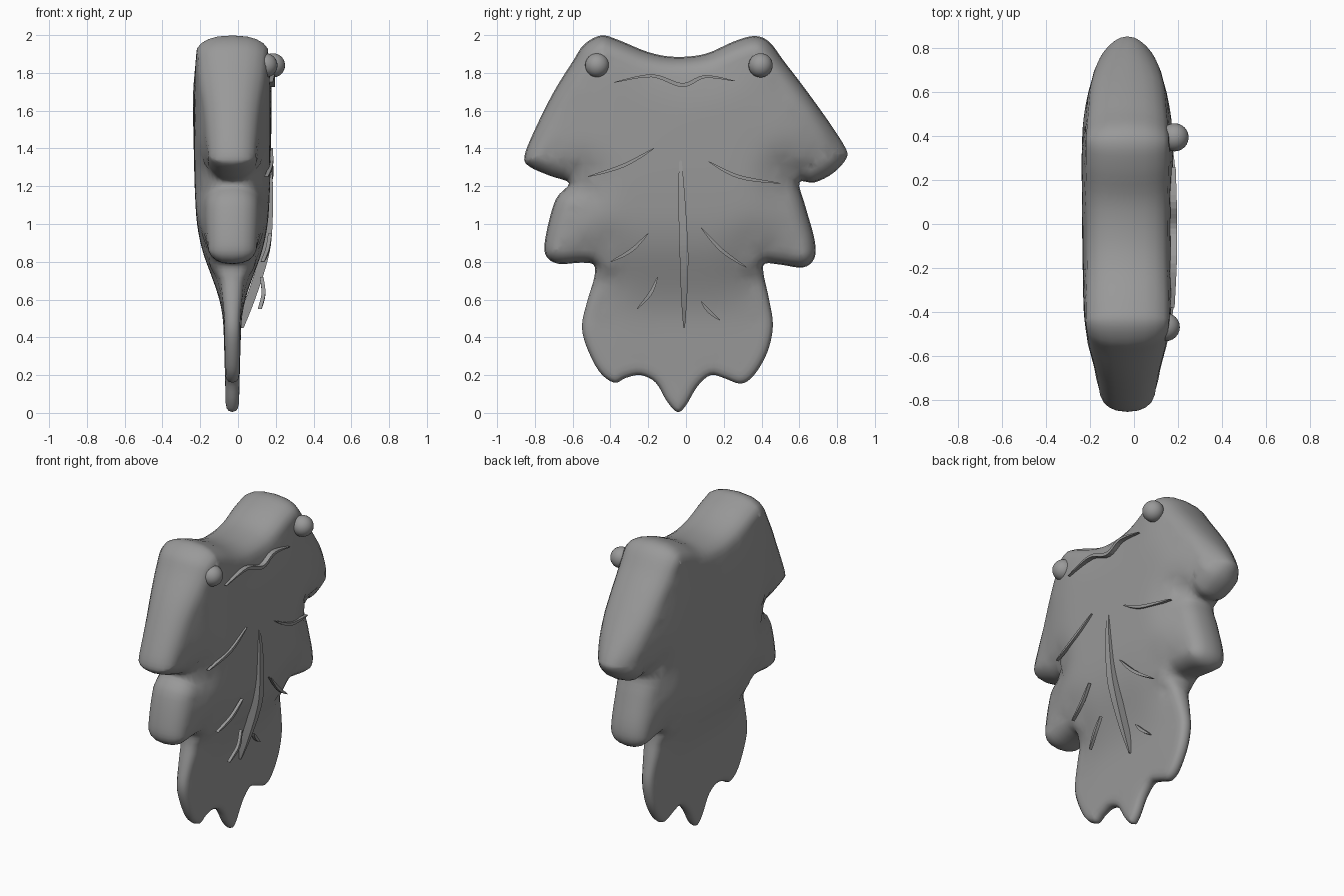
import bpy, bmesh, math
from mathutils import Vector
from mathutils.geometry import delaunay_2d_cdt

if "Cube" in bpy.data.objects:
    bpy.data.objects.remove(bpy.data.objects["Cube"])

grey = bpy.data.materials.new("leaf grey")
grey.diffuse_color = (0.32, 0.32, 0.32, 1)
grey.use_nodes = True
grey.node_tree.nodes["Principled BSDF"].inputs["Base Color"].default_value = grey.diffuse_color
MID_X = -0.03  # middle plane of the leaf

# Leaf outline as (y, z)
OUTLINE = [(-0.06, 1.885), (0.1, 1.9), (0.25, 1.965), (0.36, 1.995), (0.44, 1.965), (0.52, 1.86),
           (0.62, 1.73), (0.75, 1.55), (0.84, 1.41), (0.85, 1.35), (0.78, 1.27), (0.68, 1.22),
           (0.6, 1.22), (0.63, 1.1), (0.68, 0.92), (0.68, 0.82), (0.62, 0.77), (0.5, 0.785),
           (0.42, 0.79), (0.41, 0.74), (0.44, 0.6), (0.46, 0.46), (0.43, 0.32), (0.36, 0.2),
           (0.29, 0.155), (0.2, 0.185), (0.13, 0.2), (0.06, 0.14), (0.0, 0.04), (-0.045, 0.005),
           (-0.1, 0.06), (-0.16, 0.16), (-0.24, 0.2), (-0.32, 0.185), (-0.38, 0.16), (-0.46, 0.22),
           (-0.53, 0.36), (-0.55, 0.47), (-0.52, 0.6), (-0.485, 0.72), (-0.49, 0.785), (-0.56, 0.795),
           (-0.68, 0.79), (-0.745, 0.84), (-0.74, 0.95), (-0.69, 1.13), (-0.62, 1.215), (-0.72, 1.255),
           (-0.83, 1.305), (-0.855, 1.36), (-0.8, 1.5), (-0.7, 1.7), (-0.6, 1.86), (-0.54, 1.95),
           (-0.45, 1.998), (-0.36, 1.975), (-0.2, 1.91)]


def spline(pts, steps, closed=False):
    """Catmull-Rom curve through the points."""
    p = [Vector(q) for q in pts]
    n = len(p)
    get = (lambda i: p[i % n]) if closed else (lambda i: p[max(0, min(n - 1, i))])
    out = []
    for i in range(n if closed else n - 1):
        a, b, c, d = (get(i + k) for k in (-1, 0, 1, 2))
        for s in range(steps):
            t = s / steps
            out.append(0.5 * (2 * b + (c - a) * t + (2 * a - 5 * b + 4 * c - d) * t * t
                              + (3 * b - a - 3 * c + d) * t ** 3))
    return out if closed else out + [p[-1]]


def ramp(v, table):
    """Smoothly interpolate a value in a table of (key, value) pairs."""
    if v <= table[0][0]:
        return table[0][1]
    for (a, fa), (b, fb) in zip(table, table[1:]):
        if v <= b:
            return fa + (fb - fa) * (v - a) / (b - a)
    return table[-1][1]


def finish(bm, name, smooth=True):
    bmesh.ops.recalc_face_normals(bm, faces=bm.faces)
    for f in bm.faces:
        f.smooth = smooth
    me = bpy.data.meshes.new(name)
    bm.to_mesh(me)
    bm.free()
    me.materials.append(grey)
    ob = bpy.data.objects.new(name, me)
    bpy.context.collection.objects.link(ob)
    return ob


edge = spline(OUTLINE, 4, closed=True)
N = len(edge)
SEGS = []
for i in range(N):
    a, b = edge[i], edge[(i + 1) % N]
    SEGS.append((a.x, a.y, b.x - a.x, b.y - a.y, max((b - a).length_squared, 1e-12)))


def edge_distance(y, z):
    best = 9.0
    for ay, az, dy, dz, l2 in SEGS:
        py, pz = y - ay, z - az
        t = max(0.0, min(1.0, (py * dy + pz * dz) / l2))
        py -= t * dy
        pz -= t * dz
        best = min(best, py * py + pz * pz)
    return math.sqrt(best)


def inside(y, z):
    hit = False
    for ay, az, dy, dz, _ in SEGS:
        if (az > z) != (az + dz > z) and y < ay + dy * (z - az) / dz:
            hit = not hit
    return hit


# Half thickness at the middle, at the rim, and its limit towards the side tips
CORE = [(0, .035), (.2, .042), (.5, .047), (.58, .06), (.7, .1), (.85, .16), (1, .19),
        (1.2, .2), (1.75, .212), (2, .21)]
RIM = [(0, .035), (.5, .042), (.7, .06), (.8, .12), (1.15, .125), (1.25, .105), (1.4, .12),
       (1.6, .165), (1.9, .19), (2, .19)]
LIMIT = [(-.86, .11), (-.7, .14), (-.55, .18), (-.42, .2), (.45, .215), (.6, .2), (.75, .13), (.86, .065)]


def half_thickness(y, z):
    d = edge_distance(y, z)
    if d < 0.002:
        return 0.0
    rim = ramp(z, RIM)
    s = min(1, d / 0.28)
    h = rim + (ramp(z, CORE) - rim) * s * s * (3 - 2 * s)
    t = 1 - min(1, d / min(0.1, 0.035 + rim * 0.4))
    return min(h, ramp(y, LIMIT)) * (1 - t ** 2.3) ** (1 / 2.3)


# Leaf body: filled outline with inset rings for the rounded rim
points = list(edge)
for depth in (0.006, 0.02, 0.042, 0.07, 0.1):
    for i in range(N):
        tangent = (edge[(i + 1) % N] - edge[i - 1]).normalized()
        q = edge[i] + Vector((tangent.y, -tangent.x)) * depth
        if inside(q.x, q.y) and edge_distance(q.x, q.y) > depth * 0.95:
            points.append(q)
for i in range(-22, 23):
    for j in range(0, 51):
        q = Vector((i * 0.04 + (j % 2) * 0.02, j * 0.04))
        if inside(q.x, q.y) and edge_distance(q.x, q.y) > 0.12:
            points.append(q)
flat, _, tris, *_ = delaunay_2d_cdt(points, [(i, (i + 1) % N) for i in range(N)], [], 1, 0.001)
bm = bmesh.new()
front, back = [], []
for q in flat:
    h = half_thickness(q.x, q.y)
    front.append(bm.verts.new((MID_X + h, q.x, q.y)))
    back.append(bm.verts.new((MID_X - h, q.x, q.y)) if h else front[-1])
for t in tris:
    bm.faces.new([front[i] for i in t])
    if any(front[i] != back[i] for i in t):
        bm.faces.new([back[i] for i in reversed(t)])
# soften the broad faces
inner = [v for v in bm.verts if edge_distance(v.co.y, v.co.z) > 0.09]
for _ in range(6):
    bmesh.ops.smooth_vert(bm, verts=inner, factor=0.5, use_axis_x=True)
finish(bm, "leaf_body")

# Eyes
for name, y, x, z in (("left_eye", -0.47, 0.145, 1.84), ("right_eye", 0.395, 0.185, 1.84)):
    bm = bmesh.new()
    bmesh.ops.create_uvsphere(bm, u_segments=24, v_segments=16, radius=0.064)
    finish(bm, name).location = (x, y, z)


def ribbon(name, pts, width, depth=0.03):
    """Tapered rib along (x, y, z) points; x is its outer edge."""
    path = spline(pts, 5)
    bm = bmesh.new()
    rings = []
    for i, p in enumerate(path):
        t = path[min(i + 1, len(path) - 1)] - path[max(i - 1, 0)]
        side = Vector((0, -t.z, t.y)).normalized()
        w = side * width * (0.08 + 0.5 * math.sin(math.pi * i / (len(path) - 1)))
        deep = Vector((depth, 0, 0))
        rings.append([bm.verts.new(c) for c in (p - w, p + w, p + w - deep, p - w - deep)])
    for a, b in zip(rings, rings[1:]):
        for k in range(4):
            bm.faces.new((a[k], a[(k + 1) % 4], b[(k + 1) % 4], b[k]))
    bm.faces.new(rings[0])
    bm.faces.new(rings[-1])
    finish(bm, name, smooth=False)


# Mouth and veins
ribbon("mouth", [(.185, -.38, 1.75), (.195, -.18, 1.785), (.195, -.02, 1.735), (.195, .1, 1.78),
                 (.19, .26, 1.757)], 0.018)
ribbon("middle_vein", [(.17, -.03, 1.36), (.185, -.025, 1.2), (.18, -.015, .95), (.155, -.01, .8),
                       (.09, -.01, .6), (.03, -.01, .45)], 0.04, 0.05)
VEINS = [("upper_left_vein", (.185, -.17, 1.4), (.185, -.33, 1.31), (.16, -.52, 1.25)),
         ("upper_right_vein", (.185, .12, 1.33), (.185, .28, 1.25), (.15, .5, 1.215)),
         ("middle_left_vein", (.18, -.2, .95), (.165, -.29, .86), (.14, -.4, .8)),
         ("middle_right_vein", (.18, .08, .98), (.165, .19, .86), (.13, .32, .77)),
         ("lower_left_vein", (.135, -.15, .72), (.145, -.19, .63), (.125, -.26, .55)),
         ("lower_right_vein", (.06, .08, .59), (.05, .12, .54), (.035, .18, .49))]
for name, *pts in VEINS:
    ribbon(name, pts, 0.016, 0.02)
